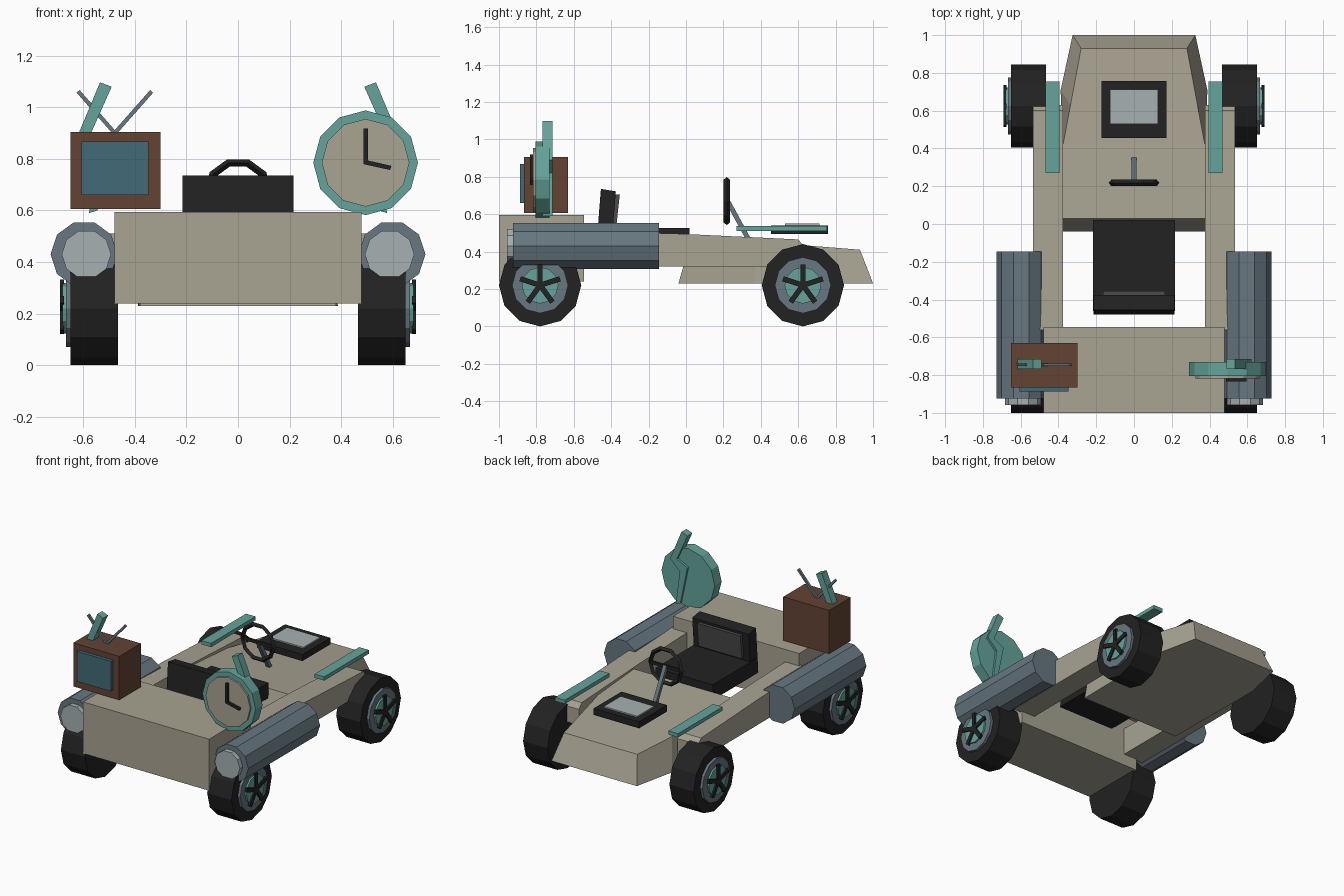
import bpy, bmesh, math
from mathutils import Vector, Matrix

if "Cube" in bpy.data.objects:
    bpy.data.objects.remove(bpy.data.objects["Cube"])


def material(name, rgb):
    m = bpy.data.materials.new(name)
    lin = [(c / 255 / 12.92) if c < 11 else ((c / 255 + 0.055) / 1.055) ** 2.4 for c in rgb]
    m.diffuse_color = (*lin, 1)
    m.use_nodes = True
    m.node_tree.nodes["Principled BSDF"].inputs["Base Color"].default_value = m.diffuse_color
    return m


BEIGE = material("beige body", (168, 163, 146))
TEAL = material("teal", (100, 164, 154))
SLATE = material("slate metal", (103, 119, 129))
BLACK = material("black", (34, 34, 34))
GLASS = material("pale glass", (166, 176, 178))
BLUE = material("blue screen", (66, 107, 120))
BROWN = material("brown wood", (99, 67, 51))
GREY = material("dark grey", (78, 76, 75))


def finish(name, bm, mat, mirror=False):
    bmesh.ops.recalc_face_normals(bm, faces=bm.faces)
    me = bpy.data.meshes.new(name)
    bm.to_mesh(me)
    bm.free()
    me.materials.append(mat)
    ob = bpy.data.objects.new(name, me)
    bpy.context.collection.objects.link(ob)
    if mirror:
        ob.modifiers.new("mirror", 'MIRROR')
    return ob


def loft(name, rings, mat, mirror=False):
    """Join rings of equal length and cap both ends."""
    bm = bmesh.new()
    vs = [[bm.verts.new(p) for p in r] for r in rings]
    n = len(vs[0])
    for a, b in zip(vs, vs[1:]):
        for i in range(n):
            bm.faces.new((a[i], a[(i + 1) % n], b[(i + 1) % n], b[i]))
    bm.faces.new(vs[0])
    bm.faces.new(vs[-1])
    return finish(name, bm, mat, mirror)


def prism(name, pts, axis, lo, hi, mat, mirror=False):
    """Extrude a 2D profile along an axis from lo to hi."""
    def place(p, d):
        return {'x': (d, *p), 'y': (p[0], d, p[1]), 'z': (*p, d)}[axis]
    return loft(name, [[place(p, d) for p in pts] for d in (lo, hi)], mat, mirror)


def box(name, x, y, z, mat, mirror=False):
    return prism(name, [(x[0], y[0]), (x[1], y[0]), (x[1], y[1]), (x[0], y[1])], 'z', *z, mat, mirror)


def ngon(c, r, n, start=0.0):
    return [(c[0] + r * math.cos(start + math.tau * i / n),
             c[1] + r * math.sin(start + math.tau * i / n)) for i in range(n)]


def rod(name, a, b, r, mat, mirror=False):
    a, b = Vector(a), Vector(b)
    q = (b - a).to_track_quat('Z', 'Y')
    ring = [q @ Vector((*p, 0)) for p in ngon((0, 0), r, 4, math.pi / 4)]
    return loft(name, [[a + v for v in ring], [b + v for v in ring]], mat, mirror)


# Body: rear box, side rails and tapered nose
box("rear_body", (-0.48, 0.48), (-1, -0.545), (0.24, 0.595), BEIGE)
prism("side_rail", [(-0.56, 0.32), (-0.56, 0.51), (-0.03, 0.495), (0.6, 0.465), (0.63, 0.43), (0.63, 0.32)],
      'x', 0.375, 0.535, BEIGE, True)
nose = [(-0.04, 0.38, 0.03, 0.385, 0.48), (0.37, 0.385, 0.37, 0.385, 0.455),
        (0.71, 0.388, 0.63, 0.336, 0.434), (1.0, 0.325, 0.93, 0.28, 0.41)]
loft("nose", [[(-bx, by, 0.23), (bx, by, 0.23), (tx, ty, tz), (-tx, ty, tz)]
              for by, bx, ty, tx, tz in nose], BEIGE)

# Wheels with rims, hubs and five spokes
for label, wy in (("rear", -0.78), ("front", 0.625)):
    c = (wy, 0.22)
    prism(label + "_tyre", ngon(c, 0.22, 12, math.pi / 2), 'x', 0.465, 0.65, BLACK, True)
    prism(label + "_rim", ngon(c, 0.15, 12, math.pi / 2), 'x', 0.64, 0.668, SLATE, True)
    prism(label + "_hub", ngon(c, 0.098, 12, math.pi / 2), 'x', 0.66, 0.68, TEAL, True)
    for i in range(5):
        a = math.pi / 2 + math.tau * i / 5
        d, s = Vector((math.cos(a), math.sin(a))), Vector((-math.sin(a), math.cos(a))) * 0.014
        o = Vector(c)
        prism(label + "_spoke", [tuple(p) for p in (o - s, o + d * 0.112 - s, o + d * 0.112 + s, o + s)],
              'x', 0.675, 0.69, BLACK, True)

# Side thrusters with pale ends
prism("thruster", ngon((0.597, 0.43), 0.13, 10), 'y', -0.925, -0.145, SLATE, True)
prism("thruster_light", ngon((0.588, 0.43), 0.096, 10), 'y', -0.957, -0.92, GLASS, True)

# Seat
box("seat_cushion", (-0.218, 0.218), (-0.46, 0.02), (0.42, 0.525), BLACK)
prism("seat_back", [(-0.48, 0.42), (-0.40, 0.42), (-0.375, 0.722), (-0.455, 0.735)], 'x', -0.215, 0.215, BLACK)
prism("seat_panel", [(-0.40, 0.54), (-0.372, 0.54), (-0.354, 0.705), (-0.38, 0.705)], 'x', -0.165, 0.165, GREY)

# Steering wheel and column
rings = []
for i in range(10):
    a = math.tau * i / 10
    rings.append([(math.cos(a) * r, 0.218 + y, 0.67 + math.sin(a) * r)
                  for r, y in ((0.135, 0), (0.12, 0.017), (0.105, 0), (0.12, -0.017))])
bm = bmesh.new()
vs = [[bm.verts.new(p) for p in r] for r in rings]
for i in range(10):
    for j in range(4):
        bm.faces.new((vs[i][j], vs[i][(j + 1) % 4], vs[(i + 1) % 10][(j + 1) % 4], vs[(i + 1) % 10][j]))
finish("steering_wheel", bm, BLACK)
box("steering_bar", (-0.115, 0.115), (0.21, 0.226), (0.66, 0.68), BLACK)
rod("steering_column", (0, 0.22, 0.675), (0, 0.34, 0.455), 0.018, SLATE)

# Hood screen and side bars
box("screen_frame", (-0.173, 0.173), (0.455, 0.758), (0.495, 0.54), BLACK)
box("screen_glass", (-0.127, 0.127), (0.53, 0.713), (0.535, 0.549), GLASS)
box("side_bar", (0.395, 0.468), (0.27, 0.755), (0.51, 0.536), TEAL, True)

# Zigzag supports
prism("zigzag_support", [(0.49, 1.08), (0.57, 0.90), (0.49, 0.86), (0.545, 0.60), (0.578, 0.59),
                         (0.548, 0.82), (0.622, 0.89), (0.535, 1.097)], 'y', -0.768, -0.715, TEAL, True)

# Television with antenna
box("television", (-0.65, -0.30), (-0.865, -0.63), (0.605, 0.905), BROWN)
box("television_screen", (-0.607, -0.347), (-0.888, -0.86), (0.66, 0.867), BLUE)
for tip in (-0.62, -0.335):
    rod("antenna", (-0.478, -0.745, 0.90), (tip, -0.745, 1.062), 0.011, SLATE)

# Clock
cc = (0.495, 0.785)
prism("clock_case", ngon(cc, 0.203, 12), 'y', -0.805, -0.73, TEAL)
prism("clock_face", ngon(cc, 0.17, 12), 'y', -0.817, -0.80, BEIGE)
box("minute_hand", (0.486, 0.504), (-0.833, -0.812), (0.782, 0.918), BLACK)
prism("hour_hand", [(0.486, 0.78), (0.59, 0.757), (0.595, 0.773), (0.49, 0.797)], 'y', -0.833, -0.812, BLACK)
